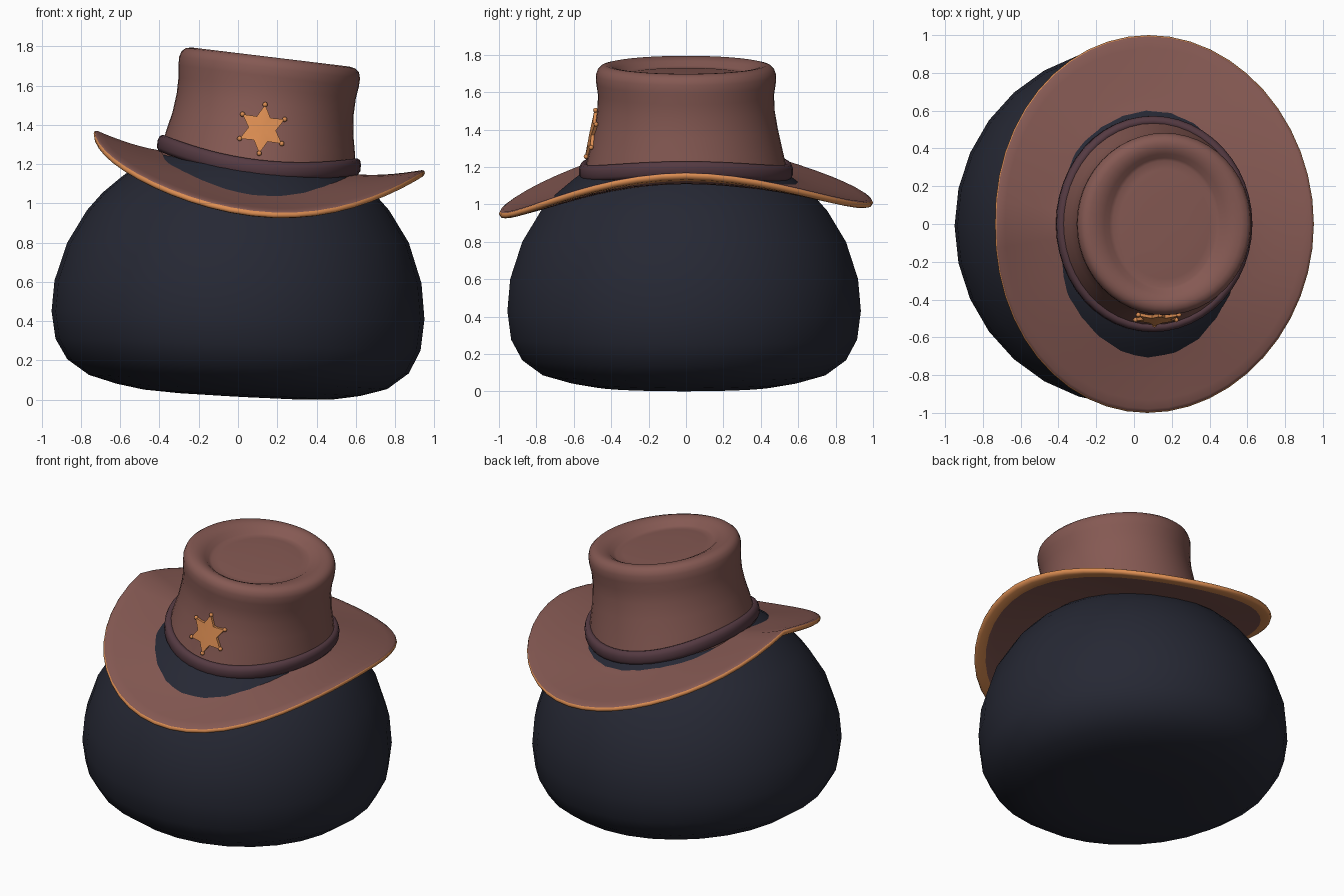
import bpy, bmesh, math
from mathutils import Matrix, Vector

if "Cube" in bpy.data.objects:
    bpy.data.objects.remove(bpy.data.objects["Cube"])

def material(name, rgb):
    m = bpy.data.materials.new(name)
    m.diffuse_color = (*rgb, 1)
    m.use_nodes = True
    m.node_tree.nodes["Principled BSDF"].inputs["Base Color"].default_value = m.diffuse_color
    return m

NAVY = material("dark navy", (0.019, 0.021, 0.034))
BROWN = material("hat brown", (0.235, 0.1, 0.086))
BAND = material("band plum", (0.09, 0.042, 0.054))
ORANGE = material("orange trim", (0.72, 0.27, 0.085))

# hat frame: tilted down toward +x
HAT = Matrix.Translation((0.11, 0, 1.27)) @ Matrix.Rotation(math.radians(6.9), 4, 'Y')

def finish(name, bm, mats, matrix=Matrix(), angle=60):
    bmesh.ops.recalc_face_normals(bm, faces=bm.faces)
    me = bpy.data.meshes.new(name)
    bm.to_mesh(me)
    bm.free()
    for m in mats:
        me.materials.append(m)
    ob = bpy.data.objects.new(name, me)
    bpy.context.collection.objects.link(ob)
    ob.matrix_world = matrix
    bpy.ops.object.select_all(action='DESELECT')
    ob.select_set(True)
    bpy.context.view_layer.objects.active = ob
    bpy.ops.object.shade_smooth_by_angle(angle=math.radians(angle))
    return ob

def loft(point, rows, seg, closed=False, mat_rule=None):
    """Skin rings; point(row, angle) gives each vertex."""
    bm = bmesh.new()
    rings = [[bm.verts.new(point(r, 2 * math.pi * i / seg)) for i in range(seg)] for r in rows]
    n = len(rings)
    for k in range(n if closed else n - 1):
        a, b = rings[k], rings[(k + 1) % n]
        for i in range(seg):
            j = (i + 1) % seg
            f = bm.faces.new((a[i], a[j], b[j], b[i]))
            if mat_rule:
                f.material_index = mat_rule(k)
    if not closed:
        bm.faces.new(rings[0])
        bm.faces.new(rings[-1])
    return bm

# head: rounded blob with a slightly tilted underside
head_rows = [(0.05, .015), (.3, .017), (.48, .026), (.62, .05), (.76, .09), (.87, .17),
             (.93, .28), (.95, .43), (.935, .6), (.87, .8), (.77, .965), (.69, 1.055),
             (.6, 1.13), (.5, 1.205), (.35, 1.27), (.18, 1.31), (.03, 1.32)]

def head_point(row, a):
    r, w = row
    x = r * math.cos(a)
    return (x, r * math.sin(a) - 0.01, w - 0.055 * x * max(0, 1 - w / 0.7))

finish("head", loft(head_point, head_rows, 30), [NAVY])

# brim: saddle shape, raised at the sides, drooping front and back
def brim_point(row, a):
    t, drop = row
    c, s = math.cos(a), math.sin(a)
    p = abs(s) ** (1.5 + 0.35 * c)
    front = 0.5 - 0.5 * s
    inner = -0.06 - (0.085 + 0.035 * front) * p
    outer = 0.005 - (0.25 + 0.06 * front) * p
    ease = max(t, 0) ** (1.6 - 0.8 * p)
    return (c * (.515 + .335 * t), s * (.57 + .43 * t), inner + (outer - inner) * ease - drop)

ts = [-.12, 0, .12, .25, .4, .55, .7, .84, .95]
brim_rows = [(t, 0) for t in ts] + [(.985, .006), (1, .018), (.985, .032)]
brim_rows += [(t, .038) for t in (.95, .82, .7, .5, .3, .12, 0, -.12)]
edge = len(ts)
finish("hat_brim", loft(brim_point, brim_rows, 48, True,
       lambda k: 1 if edge <= k < edge + 4 else 0), [BROWN, ORANGE], HAT)

# crown: waisted sides, rolled top edge, dished top
wall = [(-.1, .505, .545), (-.04, .497, .53), (.04, .485, .512), (.14, .464, .49),
        (.24, .454, .473), (.32, .455, .471), (.38, .463, .48), (.425, .464, .482)]
top = [(.455, .455, .472), (.473, .435, .452), (.479, .405, .428), (.475, .365, .402),
       (.46, .325, .372), (.438, .295, .35), (.43, .275, .335), (.434, .24, .29),
       (.437, .13, .16), (.438, .02, .02)]
finish("hat_crown", loft(lambda r, a: (r[1] * math.cos(a), r[2] * math.sin(a), r[0]),
       wall + top, 48), [BROWN], HAT)

# hat band: rounded strip that dips front and back
band_rows = [(-.04, -.085), (0, -.085), (.012, -.065), (.012, -.03), (.004, -.008),
             (-.012, 0), (-.03, -.004), (-.04, -.02)]

def band_point(row, a):
    c, s = math.cos(a), math.sin(a)
    return ((.51 + row[0]) * c, (.56 + row[0]) * s, .02 - .068 * s * s + row[1])

finish("hat_band", loft(band_point, band_rows, 48, True), [BAND], HAT)

# star badge: six points, wrapped to the crown front
def crown_front(u, w, out):
    for lo, hi in zip(wall, wall[1:]):
        if lo[0] <= w <= hi[0]:
            f = (w - lo[0]) / (hi[0] - lo[0])
            ru, rv = (lo[i] + f * (hi[i] - lo[i]) for i in (1, 2))
            return Vector((u, -rv * math.sqrt(1 - (u / ru) ** 2) - out, w))

SW, SR = .11, .125
bm = bmesh.new()
outline = []
for i in range(12):
    r = SR if i % 2 == 0 else SR * .56
    a = math.pi * i / 6
    outline.append((r * math.sin(a), SW + r * math.cos(a)))
front = [bm.verts.new(crown_front(u, w, .016)) for u, w in outline]
back = [bm.verts.new(crown_front(u, w, -.006)) for u, w in outline]
hub = bm.verts.new(crown_front(0, SW, .02))
for i in range(12):
    j = (i + 1) % 12
    bm.faces.new((hub, front[i], front[j]))
    bm.faces.new((front[i], back[i], back[j], front[j]))
for u, w in outline[::2]:
    bmesh.ops.create_icosphere(bm, subdivisions=2, radius=.013,
                               matrix=Matrix.Translation(crown_front(u, w, .01)))
finish("star_badge", bm, [ORANGE], HAT, 35)
